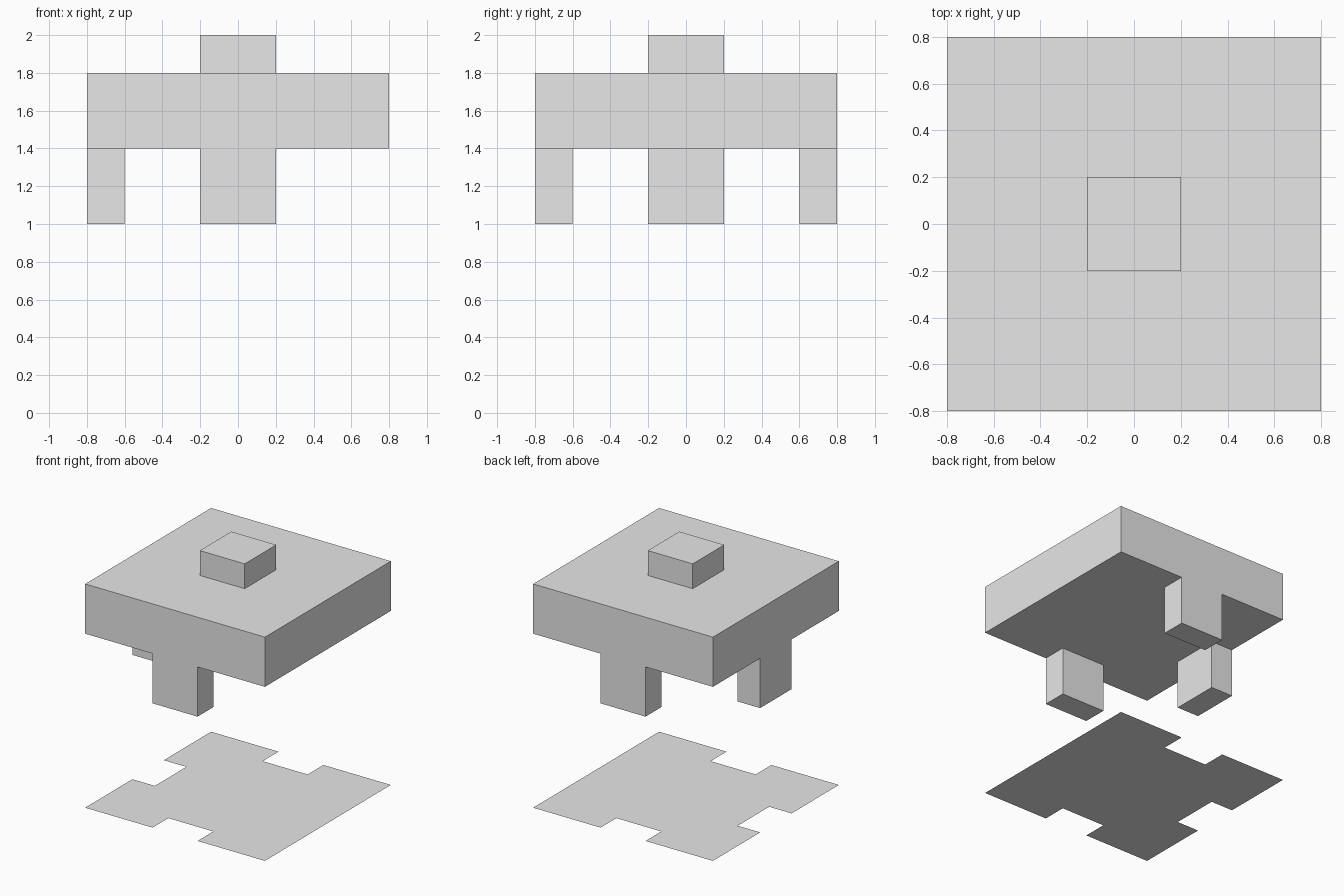
import bpy
import bmesh
from mathutils import Matrix, Vector

HALF = 0.8        # half width of the slab
LEG = 0.2         # leg depth and half width
UNDERSIDE = 1.4
SLAB_TOP = 1.8

cube = bpy.data.objects.get("Cube")
if cube:
    bpy.data.objects.remove(cube, do_unlink=True)

grey = bpy.data.materials.new("plain grey")
grey.use_nodes = True
grey.diffuse_color = (0.8, 0.8, 0.8, 1)
grey.node_tree.nodes["Principled BSDF"].inputs["Base Color"].default_value = (0.8, 0.8, 0.8, 1)


def box(bm, size, centre):
    matrix = Matrix.Translation(centre) @ Matrix.Diagonal((*size, 1))
    bmesh.ops.create_cube(bm, size=1, matrix=matrix)


def cut_cells(bm):
    """Slice along the lines that bound the leg footprints."""
    for axis in (Vector((1, 0, 0)), Vector((0, 1, 0))):
        for d in (-HALF + LEG, -LEG, LEG, HALF - LEG):
            geom = bm.verts[:] + bm.edges[:] + bm.faces[:]
            bmesh.ops.bisect_plane(bm, geom=geom, plane_co=axis * d, plane_no=axis)


def is_leg_cell(face):
    """Footprints at the middle of the front, back and right edges."""
    c = face.calc_center_median()
    front_or_back = abs(c.x) < LEG and abs(c.y) > HALF - LEG
    right = abs(c.y) < LEG and c.x < LEG - HALF
    return front_or_back or right


def finish(bm, name):
    bmesh.ops.dissolve_limit(bm, angle_limit=0.01, verts=bm.verts[:], edges=bm.edges[:])
    mesh = bpy.data.meshes.new(name)
    bm.to_mesh(mesh)
    bm.free()
    mesh.materials.append(grey)
    obj = bpy.data.objects.new(name, mesh)
    bpy.context.collection.objects.link(obj)


# Slab with three legs drawn down from its underside
bm = bmesh.new()
box(bm, (2 * HALF, 2 * HALF, SLAB_TOP - UNDERSIDE), (0, 0, (SLAB_TOP + UNDERSIDE) / 2))
cut_cells(bm)
feet = [f for f in bm.faces if f.normal.z < -0.5 and is_leg_cell(f)]
moved = bmesh.ops.extrude_face_region(bm, geom=feet)["geom"]
bmesh.ops.translate(bm, vec=(0, 0, -2 * LEG),
                    verts=[v for v in moved if isinstance(v, bmesh.types.BMVert)])
bmesh.ops.recalc_face_normals(bm, faces=bm.faces[:])
finish(bm, "slab_with_legs")

# Square knob on top
bm = bmesh.new()
box(bm, (2 * LEG, 2 * LEG, LEG), (0, 0, SLAB_TOP + LEG / 2))
finish(bm, "top_knob")

# Flat ground sheet, notched where the legs stand
bm = bmesh.new()
bmesh.ops.create_grid(bm, x_segments=1, y_segments=1, size=HALF)
cut_cells(bm)
bmesh.ops.delete(bm, geom=[f for f in bm.faces if is_leg_cell(f)], context="FACES")
finish(bm, "ground_sheet")
